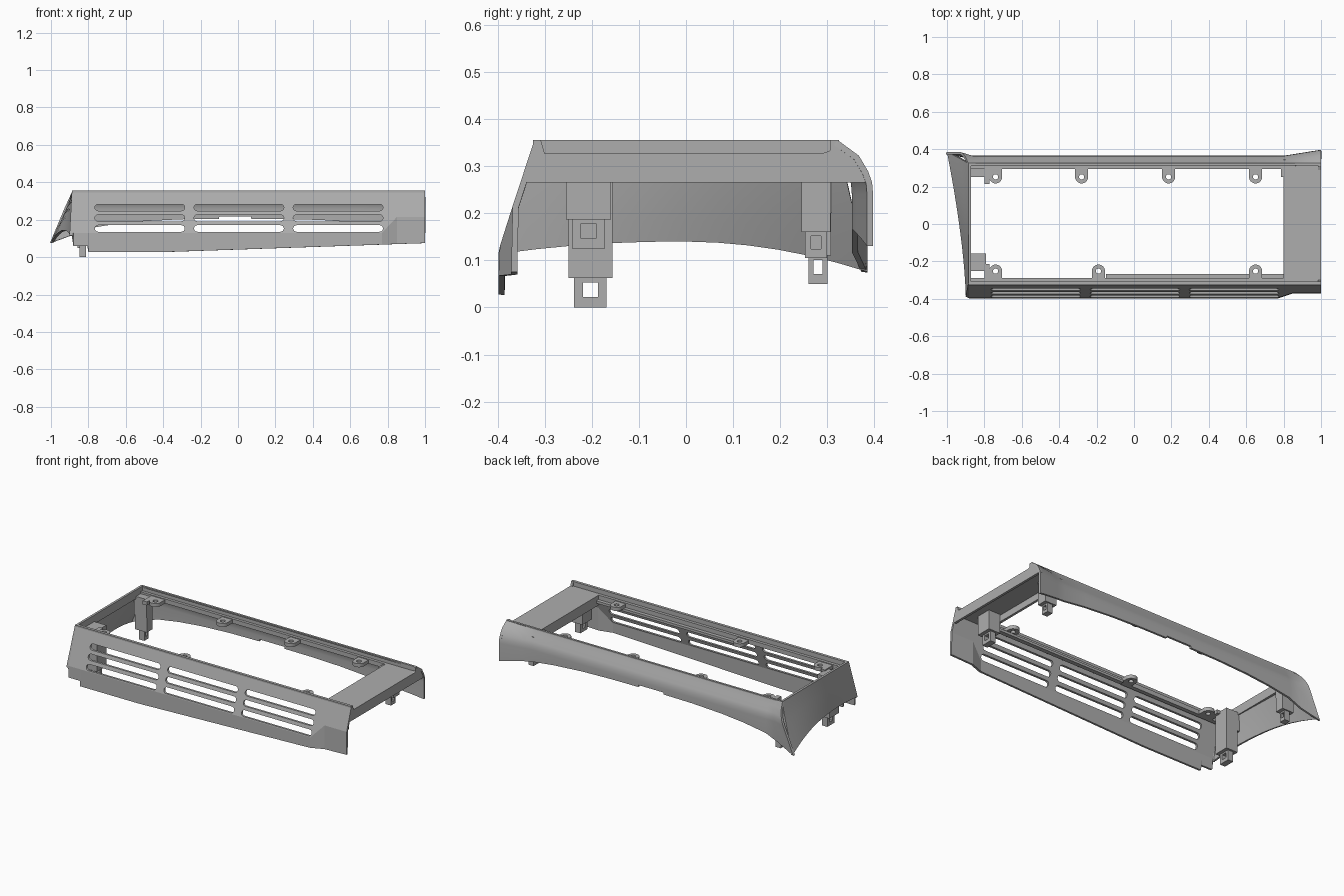
import bpy, bmesh, math

cube = bpy.data.objects.get("Cube")
if cube:
    bpy.data.objects.remove(cube)

GREY = (0.42, 0.42, 0.42, 1)
plastic = bpy.data.materials.new("grey plastic")
plastic.use_nodes = True
plastic.diffuse_color = GREY
plastic.node_tree.nodes["Principled BSDF"].inputs["Base Color"].default_value = GREY


def finish(name, bm, recalc=True):
    if recalc:
        bmesh.ops.recalc_face_normals(bm, faces=bm.faces)
    mesh = bpy.data.meshes.new(name)
    bm.to_mesh(mesh)
    bm.free()
    mesh.materials.append(plastic)
    ob = bpy.data.objects.new(name, mesh)
    bpy.context.collection.objects.link(ob)
    return ob


def activate(ob):
    bpy.ops.object.select_all(action='DESELECT')
    ob.select_set(True)
    bpy.context.view_layer.objects.active = ob


def add_box(bm, x0, x1, y0, y1, z0, z1):
    v = [bm.verts.new((x, y, z)) for x in (x0, x1) for y in (y0, y1) for z in (z0, z1)]
    for f in ((0, 1, 3, 2), (4, 6, 7, 5), (0, 4, 5, 1), (2, 3, 7, 6), (0, 2, 6, 4), (1, 5, 7, 3)):
        bm.faces.new([v[i] for i in f])


def boxes(name, *dims):
    bm = bmesh.new()
    for d in dims:
        add_box(bm, *d)
    return finish(name, bm)


def add_prism(bm, points, offset):
    face = bm.faces.new([bm.verts.new(p) for p in points])
    new = bmesh.ops.extrude_face_region(bm, geom=[face])["geom"]
    bmesh.ops.translate(bm, vec=offset, verts=[g for g in new if isinstance(g, bmesh.types.BMVert)])


def shell(name, sections, thickness=0.013):
    """Skin of stations, each listed from top to bottom, thickened inward."""
    bm = bmesh.new()
    rows = [[bm.verts.new(p) for p in s] for s in sections]
    for a, b in zip(rows, rows[1:]):
        for j in range(len(a) - 1):
            bm.faces.new((a[j], a[j + 1], b[j + 1], b[j]))
    ob = finish(name, bm, recalc=False)
    mod = ob.modifiers.new("thickness", 'SOLIDIFY')
    mod.thickness = thickness
    mod.offset = -1
    activate(ob)
    bpy.ops.object.modifier_apply(modifier=mod.name)
    return ob


def smooth(ob):
    activate(ob)
    bpy.ops.object.shade_smooth_by_angle(angle=math.radians(25))


# Front wall: leaning face over an upright skirt, set back at the open end
def front_section(x, bottom):
    t = min(max((x - 0.77) / 0.08, 0), 1)
    inset = 0.01 if x < -0.89 else 0
    mid_y = -0.395 + 0.027 * t + inset
    mid_z = 0.13 + 0.085 * t
    lean = 0.012 if x < -0.89 else 0
    return [(x + lean, -0.322, 0.355), (x, mid_y, mid_z), (x, mid_y - 0.003, min(bottom, mid_z - 0.005))]


front_stations = [(-0.9, 0.115), (-0.881, 0.115), (-0.88, 0.06), (-0.801, 0.06), (-0.8, 0.027),
                  (-0.4, 0.027), (0.77, 0.067), (0.85, 0.07), (1, 0.075)]
front_wall = shell("front_wall", [front_section(*s) for s in front_stations])

# Vent slots: three rows of three rounded openings
bm = bmesh.new()
radius = 0.0175
for cx in (-0.525, 0.005, 0.535):
    for cz in (0.153, 0.209, 0.265):
        outline = []
        for side in (1, -1):
            for k in range(9):
                a = -math.pi / 2 + math.pi * k / 8
                outline.append((cx + side * (0.24 - radius + radius * math.cos(a)), -0.5,
                                cz + side * radius * math.sin(a)))
        add_prism(bm, outline, (0, 0.25, 0))
cutter = finish("slot_cutter", bm)
cutter.hide_render = True
cut = front_wall.modifiers.new("slots", 'BOOLEAN')
cut.operation = 'DIFFERENCE'
cut.solver = 'EXACT'
cut.object = cutter
activate(front_wall)
bpy.ops.object.modifier_apply(modifier=cut.name)
bpy.data.objects.remove(cutter)


# Back wall: rounded shoulder, arched lower edge, flared at both ends
def back_section(x):
    y = 0.365 + 0.032 * max(0, (x - 0.8) / 0.2) + 0.02 * max(0, (-x - 0.84) / 0.045)
    lean = -0.115 * max(0, (-x - 0.8) / 0.085)
    z = 0.205 - (0.075 if x > 0 else 0.1) * abs(x) ** 3 + 0.115 * lean / 0.215
    z += 0.012 if -0.1 <= x <= 0.07 else 0
    profile = [(0.322, 0.355), (y - 0.03, 0.322), (y - 0.01, 0.288), (y - 0.002, 0.265), (y, 0.24), (y, z)]
    return [(x + lean * (0.355 - pz) / 0.275, py, pz) for py, pz in profile]


back_x = [1, 0.93, 0.86, 0.8, 0.65, 0.45, 0.25, 0.071, 0.07, -0.1, -0.101, -0.3, -0.5, -0.65, -0.8, -0.84, -0.885]
smooth(shell("back_wall", [back_section(x) for x in back_x]))


# Closed end wall: sweeps outward toward the back corner
def end_section(t):
    y = 0.385 - 0.765 * t
    x = -0.9 - 0.1 * (1 - t) ** 1.5
    z = 0.143 - (0.42 if y > 0 else 0.18) * y * y
    pts = []
    for k in range(6):
        s = k / 5
        out = s ** 1.15
        pts.append((-0.885 + (x + 0.885) * out, (0.322 - 0.644 * t) * (1 - s) + y * s, 0.355 + (z - 0.355) * s))
    return pts


smooth(shell("end_wall", [end_section(i / 12) for i in range(13)]))

# Raised rim and the recessed ledge around the opening
boxes("top_rim",
      (-0.885, 1, 0.312, 0.325, 0.32, 0.355),
      (-0.885, 1, -0.325, -0.308, 0.32, 0.355),
      (-0.886, -0.872, -0.322, 0.322, 0.3, 0.355))
boxes("ledge",
      (-0.88, 0.81, 0.295, 0.32, 0.3, 0.327),
      (-0.88, 0.81, -0.315, -0.29, 0.3, 0.327),
      (-0.15, 0.81, -0.295, -0.268, 0.285, 0.3),
      (0.785, 0.81, 0.25, 0.3, 0.3, 0.322),
      (-0.8, -0.772, 0.213, 0.3, 0.3, 0.322),
      (-0.8, -0.772, -0.295, -0.213, 0.3, 0.322))

# Shelf at the open end, closed by a full-width flange
boxes("shelf", (0.8, 0.995, -0.32, 0.32, 0.305, 0.327),
      (0.8, 0.815, -0.33, 0.345, 0.265, 0.31))
bm = bmesh.new()
half_profile = [(-0.322, 0.355), (-0.348, 0.265), (0.394, 0.265), (0.386, 0.288), (0.322, 0.355),
                (0.306, 0.355), (0.306, 0.333), (0.29, 0.327), (-0.3, 0.327), (-0.308, 0.355)]
add_prism(bm, [(0.985, y, z) for y, z in half_profile], (0.015, 0, 0))
finish("shelf_flange", bm)


# Screw tabs: rounded toward the opening, square toward the wall
def screw_tab(name, cx, side):
    bm = bmesh.new()
    n, r, hole = 32, 0.035, 0.014
    rings = []
    for z in (0.3, 0.322):
        outer, inner = [], []
        for k in range(n):
            c, s = math.cos(math.tau * k / n), math.sin(math.tau * k / n)
            grow = 1 / max(abs(c), abs(s)) if s > 0 else 1
            reach = 1.5 if s > 0 else 1
            outer.append(bm.verts.new((cx + r * c * grow, side * (0.252 + r * s * grow * reach), z)))
            inner.append(bm.verts.new((cx + hole * c, side * (0.252 + hole * s), z)))
        rings.append((outer, inner))
    (lo, li), (ho, hi) = rings
    for k in range(n):
        m = (k + 1) % n
        for a, b in ((lo, ho), (ho, hi), (hi, li), (li, lo)):
            bm.faces.new((a[k], a[m], b[m], b[k]))
    finish(name, bm)


for i, x in enumerate((-0.74, -0.28, 0.185, 0.65)):
    screw_tab(f"back_screw_tab_{i + 1}", x, 1)
for i, x in enumerate((-0.74, -0.19, 0.65)):
    screw_tab(f"front_screw_tab_{i + 1}", x, -1)


# Snap clips: a solid post carrying a pierced tongue
def clip(name, x, y, w, top, mid, low):
    t, h = w * 0.37, mid - low
    e = w * 0.17
    boxes(name,
          (x - 0.04, x + 0.04, y - w / 2, y + w / 2, mid, top),
          (x - 0.018, x + 0.018, y - t, y - e, low, mid),
          (x - 0.018, x + 0.018, y + e, y + t, low, mid),
          (x - 0.018, x + 0.018, y - e, y + e, low, low + h * 0.35),
          (x - 0.018, x + 0.018, y - e, y + e, mid - h * 0.15, mid))


clip("front_clip_open_end", 0.86, -0.207, 0.095, 0.31, 0.187, 0.125)
clip("back_clip_open_end", 0.85, 0.276, 0.062, 0.31, 0.16, 0.105)
clip("front_clip_closed_end", -0.83, -0.203, 0.093, 0.315, 0.062, 0)
clip("back_clip_closed_end", -0.84, 0.28, 0.055, 0.315, 0.11, 0.05)
boxes("clip_brackets",
      (-0.885, -0.79, -0.25, -0.157, 0.2, 0.315),
      (-0.885, -0.8, 0.25, 0.31, 0.2, 0.315))
